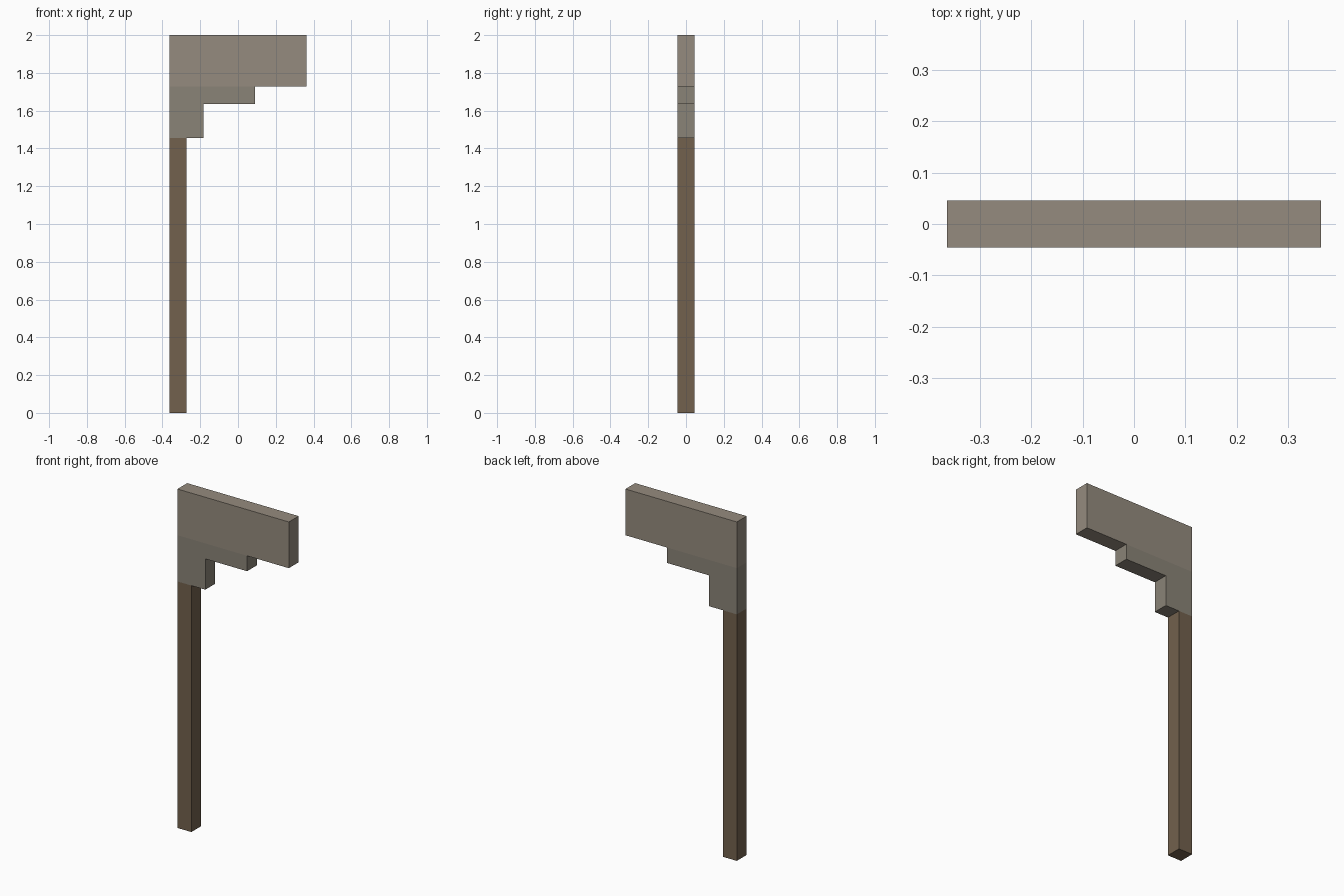
import bpy, bmesh

if "Cube" in bpy.data.objects:
    bpy.data.objects.remove(bpy.data.objects["Cube"])

U = 2 / 22            # the model sits on a grid of 22 units in height
LEFT = -4 * U         # left edge shared by every part


def material(name, rgb):
    mat = bpy.data.materials.new(name)
    mat.diffuse_color = (*rgb, 1)
    mat.use_nodes = True
    mat.node_tree.nodes["Principled BSDF"].inputs["Base Color"].default_value = mat.diffuse_color
    return mat


def slab(name, profile, mat):
    """Extrude an x-z profile (grid units from the left edge) one unit in y."""
    bm = bmesh.new()
    face = bm.faces.new([bm.verts.new((LEFT + x * U, -U / 2, z * U)) for x, z in profile])
    ext = bmesh.ops.extrude_face_region(bm, geom=[face])
    verts = [v for v in ext["geom"] if isinstance(v, bmesh.types.BMVert)]
    bmesh.ops.translate(bm, vec=(0, U, 0), verts=verts)
    bmesh.ops.recalc_face_normals(bm, faces=bm.faces)
    mesh = bpy.data.meshes.new(name)
    bm.to_mesh(mesh)
    bm.free()
    mesh.materials.append(mat)
    obj = bpy.data.objects.new(name, mesh)
    bpy.context.collection.objects.link(obj)
    return obj


wood = material("wood", (0.17, 0.12, 0.075))
light_stone = material("light_stone", (0.30, 0.26, 0.21))
dark_stone = material("dark_stone", (0.255, 0.23, 0.185))

# Wooden handle
slab("handle", [(0, 0), (1, 0), (1, 16), (0, 16)], wood)

# Stepped bracket under the blade
slab("stepped_bracket", [(0, 16), (2, 16), (2, 18), (5, 18), (5, 19), (0, 19)], dark_stone)

# Long blade across the top
slab("blade", [(0, 19), (8, 19), (8, 22), (0, 22)], light_stone)
